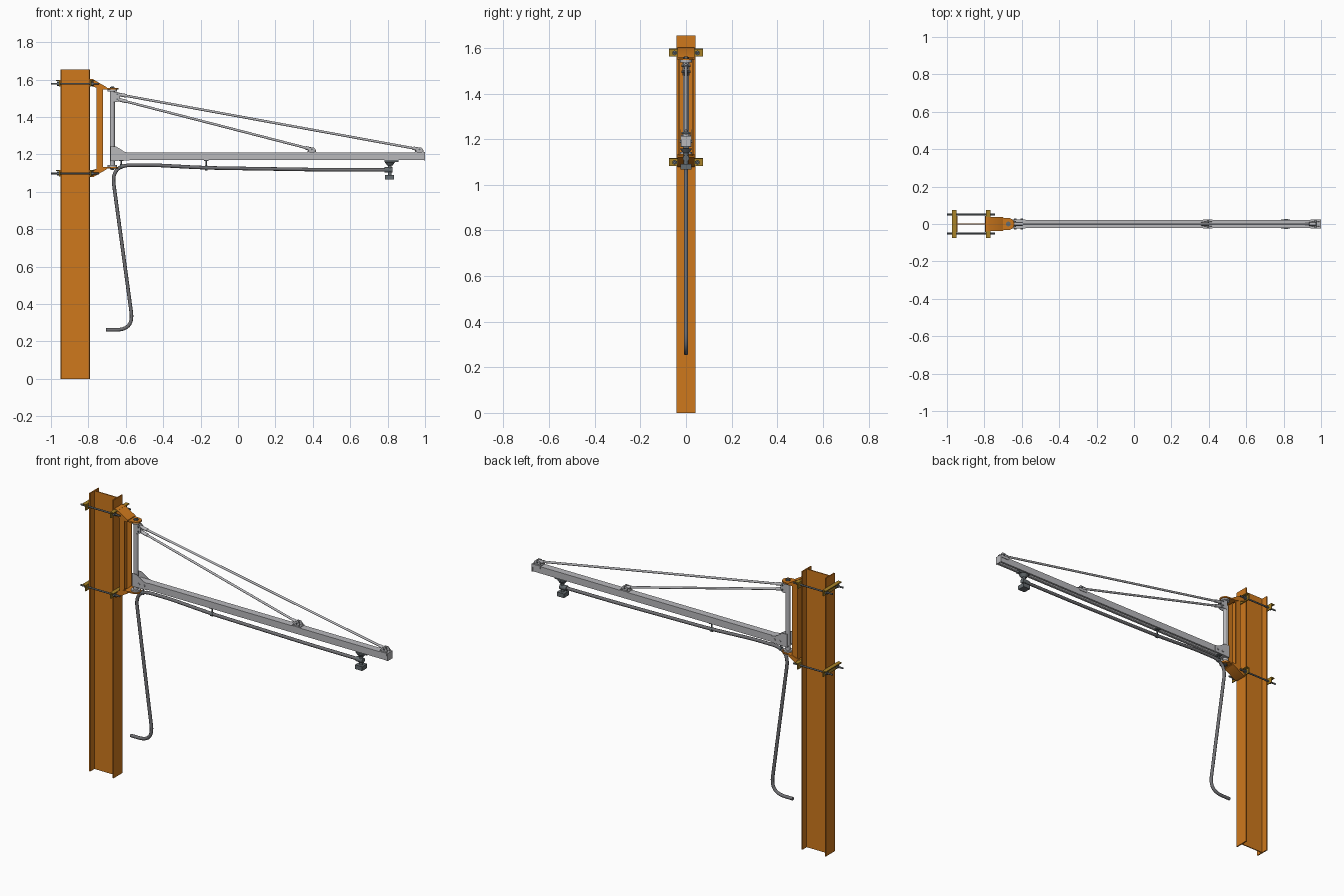
import bpy, bmesh
from math import radians, pi, cos, sin
from mathutils import Vector

if "Cube" in bpy.data.objects:
    bpy.data.objects.remove(bpy.data.objects["Cube"])


def material(name, rgb):
    m = bpy.data.materials.new(name)
    m.diffuse_color = (*rgb, 1)
    m.use_nodes = True
    m.node_tree.nodes["Principled BSDF"].inputs["Base Color"].default_value = m.diffuse_color
    return m


ORANGE = material("orange_paint", (0.62, 0.19, 0.012))
GOLD = material("plated_clamp", (0.40, 0.23, 0.02))
STEEL = material("dark_steel", (0.13, 0.15, 0.16))
GREY = material("galvanised", (0.48, 0.48, 0.50))
RUBBER = material("cable_grey", (0.16, 0.16, 0.17))


def finish(bm, name, mat):
    bmesh.ops.recalc_face_normals(bm, faces=bm.faces)
    me = bpy.data.meshes.new(name)
    bm.to_mesh(me)
    bm.free()
    me.materials.append(mat)
    for p in me.polygons:
        p.use_smooth = True
    me.set_sharp_from_angle(angle=radians(32))
    ob = bpy.data.objects.new(name, me)
    bpy.context.collection.objects.link(ob)
    return ob


def extrude(name, pts, axis, a, b, mat):
    """Sweep a 2D outline along an axis from a to b."""
    place = {'x': lambda u, v: (a, u, v), 'y': lambda u, v: (u, a, v),
             'z': lambda u, v: (u, v, a)}[axis]
    bm = bmesh.new()
    f = bm.faces.new([bm.verts.new(place(u, v)) for u, v in pts])
    r = bmesh.ops.extrude_face_region(bm, geom=[f])
    d = Vector([(b - a) * (axis == k) for k in 'xyz'])
    bmesh.ops.translate(bm, vec=d, verts=[g for g in r['geom'] if isinstance(g, bmesh.types.BMVert)])
    return finish(bm, name, mat)


def box(name, x, y, z, mat):
    return extrude(name, [(x[0], y[0]), (x[1], y[0]), (x[1], y[1]), (x[0], y[1])], 'z', z[0], z[1], mat)


def rod(name, p, q, r, mat, n=16, r2=None):
    p, q = Vector(p), Vector(q)
    bm = bmesh.new()
    bmesh.ops.create_cone(bm, cap_ends=True, segments=n, radius1=r,
                          radius2=r if r2 is None else r2, depth=(q - p).length)
    rot = (q - p).to_track_quat('Z', 'Y').to_matrix().to_4x4()
    rot.translation = (p + q) / 2
    bmesh.ops.transform(bm, matrix=rot, verts=bm.verts)
    return finish(bm, name, mat)


# I-section column, web running along x
x0, x1, w, t, s = -0.95, -0.79, 0.042, 0.007, 0.003
extrude("column", [(x0, -w), (x0 + t, -w), (x0 + t, -s), (x1 - t, -s), (x1 - t, -w), (x1, -w),
                   (x1, w), (x1 - t, w), (x1 - t, s), (x0 + t, s), (x0 + t, w), (x0, w)],
        'z', 0, 1.655, ORANGE)

# Wall bracket: upright channel, and top and bottom arms mirrored about z = 1.34
extrude("bracket_channel", [(-0.722, -0.034), (-0.757, -0.034), (-0.757, 0.034), (-0.722, 0.034),
                            (-0.722, 0.029), (-0.751, 0.029), (-0.751, -0.029), (-0.722, -0.029)],
        'z', 1.115, 1.565, ORANGE)
tongue = [(-0.725, 0.035), (-0.725, -0.035)] + [
    (-0.672 + 0.032 * cos(radians(d)), 0.032 * sin(radians(d))) for d in range(-90, 91, 15)]
for label, sg in (("top", 1), ("bottom", -1)):
    def Z(h):
        return 1.34 + sg * h
    extrude(label + "_arm_plate", [(-0.79, Z(0.262)), (-0.775, Z(0.262)), (-0.700, Z(0.218)),
                                   (-0.700, Z(0.206)), (-0.712, Z(0.206)), (-0.79, Z(0.252))],
            'y', -0.037, 0.037, ORANGE)
    for side in (-1, 1):
        extrude(label + "_arm_cheek", [(-0.785, Z(0.257)), (-0.700, Z(0.212)), (-0.725, Z(0.206)),
                                       (-0.752, Z(0.215)), (-0.785, Z(0.226))],
                'y', side * 0.037, side * 0.031, ORANGE)
    extrude(label + "_arm_tongue", tongue, 'z', Z(0.206), Z(0.214), ORANGE)
    # Pivot pin and washers
    rod(label + "_pivot_pin", (-0.672, 0, Z(0.180)), (-0.672, 0, Z(0.222)), 0.008, STEEL)
    rod(label + "_pivot_head", (-0.672, 0, Z(0.214)), (-0.672, 0, Z(0.220)), 0.014, STEEL, 6)
    rod(label + "_pivot_washer", (-0.672, 0, Z(0.197)), (-0.672, 0, Z(0.206)), 0.026, GREY, 24)

    # Column clamp: angle bars front and back, tie rods with nuts
    zc = Z(0.24)
    for end, xf, dx in (("rear", -0.95, -1), ("front", -0.79, 1)):
        u, v = xf + dx * 0.006, xf + dx * 0.023
        extrude(f"{label}_{end}_clamp_angle",
                [(xf, zc - 0.018), (u, zc - 0.018), (u, zc + 0.012), (v, zc + 0.012),
                 (v, zc + 0.018), (xf, zc + 0.018)], 'y', -0.074, 0.074, GOLD)
        for y in (-0.05, 0.05):
            rod(f"{label}_{end}_nut", (u, y, zc - 0.002), (u + dx * 0.012, y, zc - 0.002), 0.011, STEEL, 6)
    for y in (-0.05, 0.05):
        rod(label + "_tie_rod", (-1.0, y, zc - 0.002), (-0.742, y, zc - 0.002), 0.005, STEEL, 12)

# Swivelling mast
rod("mast", (-0.672, 0, 1.143), (-0.672, 0, 1.54), 0.0135, GREY, 24)

# Boom: C-rail, open along the underside
w, lo, hi, t, g = 0.021, 1.17, 1.21, 0.003, 0.008
half = [(w, hi), (w, lo), (g, lo), (g, lo + 0.008), (g + t, lo + 0.008), (g + t, lo + t),
        (w - t, lo + t), (w - t, hi - t)]
extrude("boom_rail", half + [(-y, z) for y, z in reversed(half)], 'x', -0.655, 0.996, GREY)
box("boom_end_stop", (0.994, 1.0), (-0.023, 0.023), (1.168, 1.214), GREY)
for side in (-1, 1):
    extrude("boom_root_gusset", [(-0.682, 1.165), (-0.58, 1.168), (-0.58, 1.208), (-0.605, 1.213),
                                 (-0.652, 1.243), (-0.682, 1.243)],
            'y', side * 0.021, side * 0.0245, GREY)
    for x in (-0.635, -0.60):
        rod("root_bolt", (x, side * 0.024, 1.19), (x, side * 0.029, 1.19), 0.007, GREY, 6)
box("boom_root_plate", (-0.682, -0.645), (-0.022, 0.022), (1.165, 1.171), GREY)

# Tie-rod saddles on the boom: base, two ears, cross pin, side bolts
for label, x in (("middle", 0.395), ("end", 0.970)):
    box(label + "_saddle_base", (x - 0.026, x + 0.026), (-0.023, 0.023), (1.209, 1.214), GREY)
    for side in (-1, 1):
        extrude(label + "_saddle_ear", [(x - 0.022, 1.212), (x + 0.022, 1.212), (x + 0.020, 1.228),
                                        (x + 0.010, 1.238), (x - 0.010, 1.238), (x - 0.020, 1.228)],
                'y', side * 0.010, side * 0.014, GREY)
        box(label + "_saddle_skirt", (x - 0.026, x + 0.026),
            sorted((side * 0.021, side * 0.024)), (1.198, 1.214), GREY)
        for dx in (-0.018, 0.018):
            rod(label + "_saddle_bolt", (x + dx, side * 0.018, 1.213), (x + dx, side * 0.018, 1.220),
                0.005, GREY, 6)
    rod(label + "_saddle_pin", (x, -0.019, 1.227), (x, 0.019, 1.227), 0.005, STEEL, 12)

# Mast-head clevis and the two tie rods
for side in (-1, 1):
    extrude("mast_clevis", [(-0.675, 1.48), (-0.645, 1.48), (-0.632, 1.492), (-0.632, 1.522),
                            (-0.645, 1.535), (-0.675, 1.535)], 'y', side * 0.011, side * 0.015, GREY)
for label, a, b in (("long", (-0.645, 0, 1.522), (0.970, 0, 1.227)),
                    ("short", (-0.645, 0, 1.495), (0.395, 0, 1.227))):
    rod(label + "_tie_rod", a, b, 0.0065, GREY, 16)
    d = (Vector(b) - Vector(a)).normalized()
    rod(label + "_tie_sleeve_inner", a, Vector(a) + d * 0.05, 0.0095, GREY)
    rod(label + "_tie_sleeve_outer", Vector(b) - d * 0.035, b, 0.0095, GREY)
    rod(label + "_tie_pin", (a[0], -0.019, a[2]), (a[0], 0.019, a[2]), 0.005, STEEL, 12)


# Cable: polyline with rounded corners, (x, z, corner radius factor as trim length)
def rounded(path):
    out = [Vector(path[0][:2])]
    for i in range(1, len(path) - 1):
        p = Vector(path[i][:2])
        a = p + (Vector(path[i - 1][:2]) - p).normalized() * path[i][2]
        b = p + (Vector(path[i + 1][:2]) - p).normalized() * path[i][2]
        out += [a * (1 - k) ** 2 + p * 1.5 * k * (1 - k) + p * 0.5 * k * (1 - k) + b * k * k
                for k in [j / 12 for j in range(13)]]
    return out + [Vector(path[-1][:2])]


path = rounded([(-0.705, 0.262, 0), (-0.558, 0.262, 0.095), (-0.678, 1.142, 0.105),
                (-0.45, 1.143, 0.05), (-0.17, 1.128, 0.1), (0.45, 1.118, 0.1), (0.80, 1.117, 0)])
cu = bpy.data.curves.new("cable", 'CURVE')
cu.dimensions = '3D'
cu.bevel_depth, cu.bevel_resolution, cu.use_fill_caps = 0.0095, 4, True
sp = cu.splines.new('POLY')
sp.points.add(len(path) - 1)
for pt, p in zip(sp.points, path):
    pt.co = (p.x, 0, p.y, 1)
cu.materials.append(RUBBER)
bpy.context.collection.objects.link(bpy.data.objects.new("cable", cu))

# Cable hangers under the rail
for label, x, zb in (("first", -0.625, 1.135), ("middle", -0.17, 1.127)):
    box(label + "_hanger_slide", (x - 0.012, x + 0.012), (-0.014, 0.014), (1.164, 1.170), STEEL)
    rod(label + "_hanger_stem", (x, 0, zb), (x, 0, 1.18), 0.004, STEEL, 12)
    rod(label + "_hanger_clip", (x - 0.007, 0, zb), (x + 0.007, 0, zb), 0.0125, STEEL)

# Tool trolley: slide, tapered cup, swivel and outlet block
tx = 0.812
box("trolley_slide", (tx - 0.03, tx + 0.045), (-0.014, 0.014), (1.160, 1.171), STEEL)
for dx in (-0.02, 0.03):
    rod("trolley_wheel", (tx + dx, -0.016, 1.185), (tx + dx, 0.016, 1.185), 0.009, STEEL)
rod("trolley_cup", (tx, 0, 1.140), (tx, 0, 1.160), 0.014, STEEL, 20, 0.028)
rod("trolley_swivel", (tx, 0, 1.085), (tx, 0, 1.140), 0.010, STEEL)
rod("trolley_cable_socket", (tx - 0.03, 0, 1.117), (tx + 0.014, 0, 1.117), 0.0145, STEEL)
box("trolley_outlet_block", (tx - 0.025, tx + 0.022), (-0.024, 0.024), (1.066, 1.091), STEEL)
